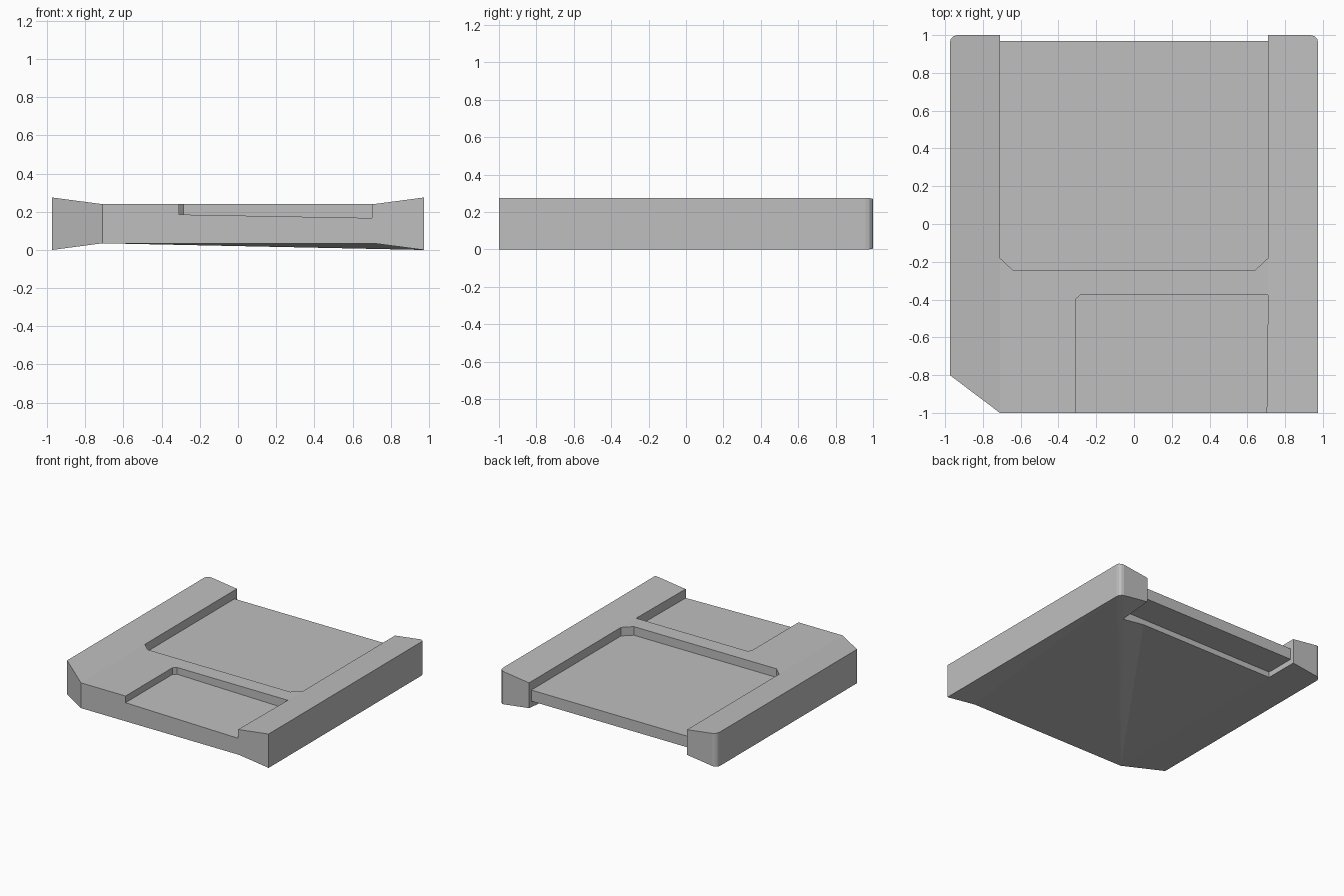
import bpy, bmesh, math

cube = bpy.data.objects.get("Cube")
if cube:
    bpy.data.objects.remove(cube)

W, INNER, L, R = 0.975, 0.71, 1.0, 0.04   # half width, channel half width, half length, corner radius

grey = bpy.data.materials.new("light grey")
grey.use_nodes = True
colour = (0.52, 0.52, 0.52, 1)
grey.diffuse_color = colour
grey.node_tree.nodes["Principled BSDF"].inputs["Base Color"].default_value = colour


def finish(name, bm):
    bmesh.ops.recalc_face_normals(bm, faces=bm.faces)
    mesh = bpy.data.meshes.new(name)
    bm.to_mesh(mesh)
    bm.free()
    mesh.materials.append(grey)
    obj = bpy.data.objects.new(name, mesh)
    bpy.context.collection.objects.link(obj)
    return obj


def prism(name, outline, low, high):
    """Vertical prism; low and high are functions of x."""
    bm = bmesh.new()
    a = [bm.verts.new((x, y, low(x))) for x, y in outline]
    b = [bm.verts.new((x, y, high(x))) for x, y in outline]
    bm.faces.new(a[::-1])
    bm.faces.new(b)
    n = len(a)
    for i in range(n):
        j = (i + 1) % n
        bm.faces.new((a[i], a[j], b[j], b[i]))
    return finish(name, bm)


def rise(x):
    """How far the flared side has risen at x, from 0 to 1."""
    return max(0, abs(x) - INNER) / (W - INNER)


# Slab: flared sides, one clipped front corner, rounded back corners
corner = [(W - R + R * math.cos(t), L - R + R * math.sin(t))
          for t in (math.pi / 6 * i for i in range(4))]
k = len(corner)
outline = [(-INNER, -L), (INNER, -L), (W, -L)] + corner + [(INNER, L), (-INNER, L)]
outline += [(-x, y) for x, y in reversed(corner)] + [(-W, -0.8)]
bm = bmesh.new()
under = [bm.verts.new((x, y, 0.035 * (1 - rise(x)))) for x, y in outline]
over = [bm.verts.new((x, y, 0.24 + 0.035 * rise(x))) for x, y in outline]
n = len(outline)
e, h = 3 + k, 4 + k
for i in range(n):
    j = (i + 1) % n
    bm.faces.new((under[i], under[j], over[j], over[i]))
bm.faces.new((over[0], over[1], over[e], over[h]))
bm.faces.new(over[1:e + 1])
bm.faces.new([over[0]] + over[h:])
bm.faces.new((under[0], under[1], under[3]))
bm.faces.new((under[1], under[2], under[3]))
for i in range(3, n - 1):
    bm.faces.new((under[0], under[i], under[i + 1]))
slab = finish("slab", bm)


# Recesses cut out of the slab
def flat(z):
    return lambda x: z


def block(y0, y1):
    return [(-INNER, y0), (INNER, y0), (INNER, y1), (-INNER, y1)]


cutters = [
    prism("rear_channel_cutter",
          [(-INNER, 1.2), (-INNER, -0.18), (-0.64, -0.245), (0.64, -0.245),
           (INNER, -0.18), (INNER, 1.2)], flat(0.17), flat(0.5)),
    prism("front_pocket_cutter",
          [(-0.31, -1.2), (0.70, -1.2), (INNER, -0.375), (-0.285, -0.375), (-0.31, -0.4)],
          lambda x: 0.18 - 0.018 * x, flat(0.5)),
    prism("rear_edge_cutter", block(0.97, 1.2), flat(-0.3), flat(0.6)),
    prism("underside_notch_cutter", block(0.72, 1.3), flat(-0.2), flat(0.08)),
]
for c in cutters:
    mod = slab.modifiers.new(c.name, "BOOLEAN")
    mod.operation = "DIFFERENCE"
    mod.solver = "EXACT"
    mod.object = c

# Bake the cuts and drop the cutters
bpy.context.view_layer.update()
deps = bpy.context.evaluated_depsgraph_get()
baked = bpy.data.meshes.new_from_object(slab.evaluated_get(deps))
slab.modifiers.clear()
slab.data = baked
baked.materials.clear()
baked.materials.append(grey)
for p in baked.polygons:
    p.material_index = 0
for c in cutters:
    bpy.data.objects.remove(c)
